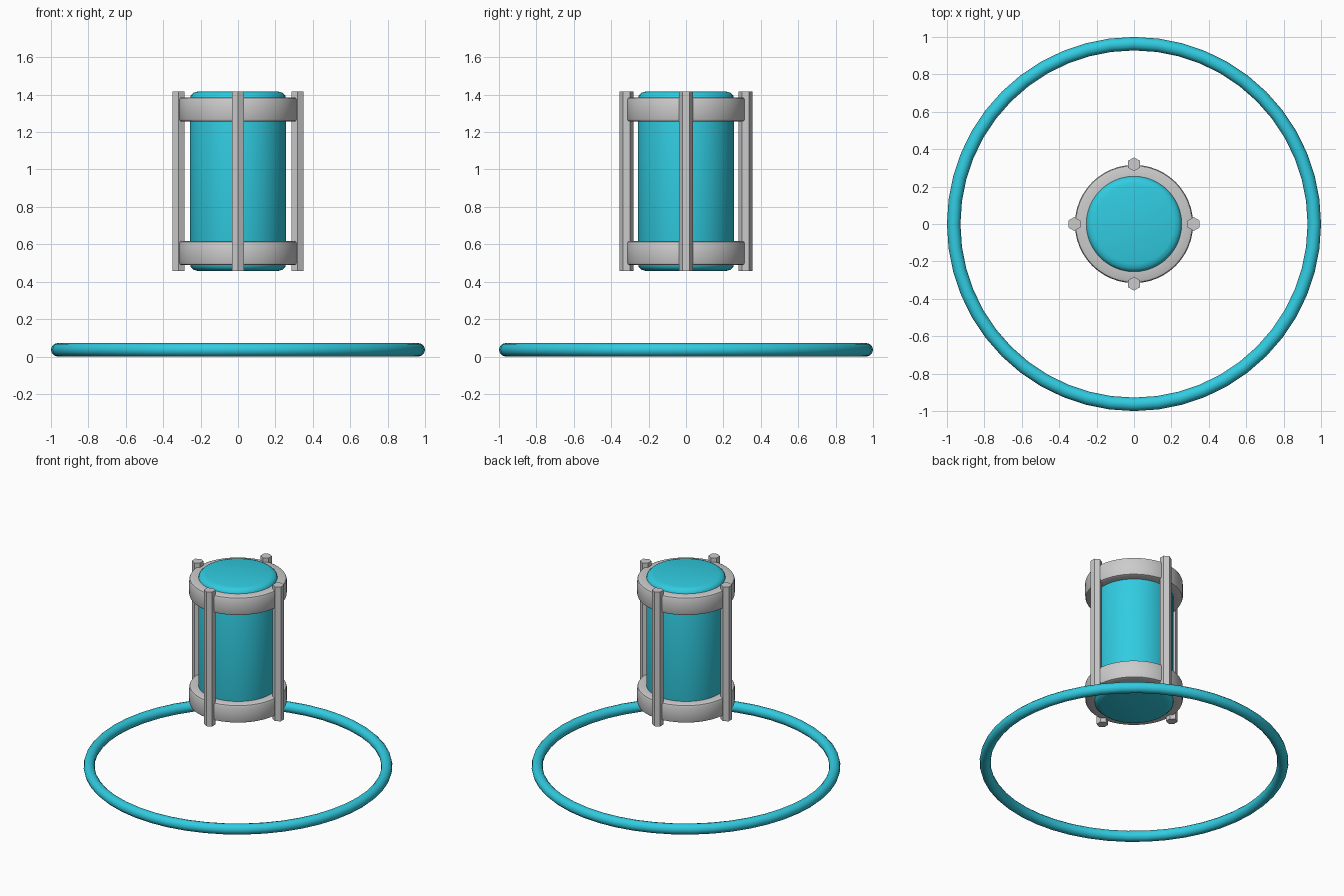
import bpy, bmesh, math

if "Cube" in bpy.data.objects:
    bpy.data.objects.remove(bpy.data.objects["Cube"])

cyan = bpy.data.materials.new("cyan")
cyan.diffuse_color = (0.03, 0.6, 0.75, 1)
cyan.use_nodes = True
cyan.node_tree.nodes["Principled BSDF"].inputs["Base Color"].default_value = cyan.diffuse_color


def lathe(name, profile, segments, closed=False, mat=None, angle=40):
    """Spin an (r, z) profile around the z axis."""
    bm = bmesh.new()
    verts = [bm.verts.new((r, 0, z)) for r, z in profile]
    edges = [bm.edges.new(p) for p in zip(verts, verts[1:])]
    if closed:
        edges.append(bm.edges.new((verts[-1], verts[0])))
    bmesh.ops.spin(bm, geom=verts + edges, cent=(0, 0, 0), axis=(0, 0, 1),
                   angle=math.tau, steps=segments, use_duplicate=False)
    bmesh.ops.remove_doubles(bm, verts=bm.verts[:], dist=1e-4)
    bmesh.ops.recalc_face_normals(bm, faces=bm.faces[:])
    mesh = bpy.data.meshes.new(name)
    bm.to_mesh(mesh)
    bm.free()
    obj = bpy.data.objects.new(name, mesh)
    bpy.context.collection.objects.link(obj)
    if mat:
        mesh.materials.append(mat)
    bpy.ops.object.select_all(action='DESELECT')
    obj.select_set(True)
    bpy.context.view_layer.objects.active = obj
    bpy.ops.object.shade_smooth_by_angle(angle=math.radians(angle))
    return obj


# Floor ring
bpy.ops.mesh.primitive_torus_add(major_radius=0.964, minor_radius=0.036,
                                 major_segments=48, minor_segments=12,
                                 location=(0, 0, 0.036))
ring = bpy.context.object
ring.name = "floor_ring"
ring.data.materials.append(cyan)
bpy.ops.object.shade_smooth()

# Canister body with rounded ends
low, high = 0.457, 1.417
end = [(0, 0), (0.213, 0), (0.238, 0.007), (0.252, 0.02), (0.257, 0.038)]
profile = [(r, low + h) for r, h in end] + [(r, high - h) for r, h in reversed(end)]
lathe("canister", profile, 48, mat=cyan, angle=60)

# Grey clamp bands with softened corners
for name, z in (("lower_band", 0.553), ("upper_band", 1.321)):
    ri, ro, h, b = 0.25, 0.316, 0.065, 0.015
    profile = [(ri, z - h), (ro - b, z - h), (ro - b * 0.3, z - h + b * 0.3), (ro, z - h + b),
               (ro, z + h - b), (ro - b * 0.3, z + h - b * 0.3), (ro - b, z + h), (ri, z + h)]
    lathe(name, profile, 48, closed=True)

# Four hexagonal rods
for name, x, y in (("right_rod", 1, 0), ("back_rod", 0, 1),
                   ("left_rod", -1, 0), ("front_rod", 0, -1)):
    bpy.ops.mesh.primitive_cylinder_add(vertices=6, radius=0.037, depth=high - low,
                                        location=(x * 0.319, y * 0.319, (low + high) / 2))
    bpy.context.object.name = name
